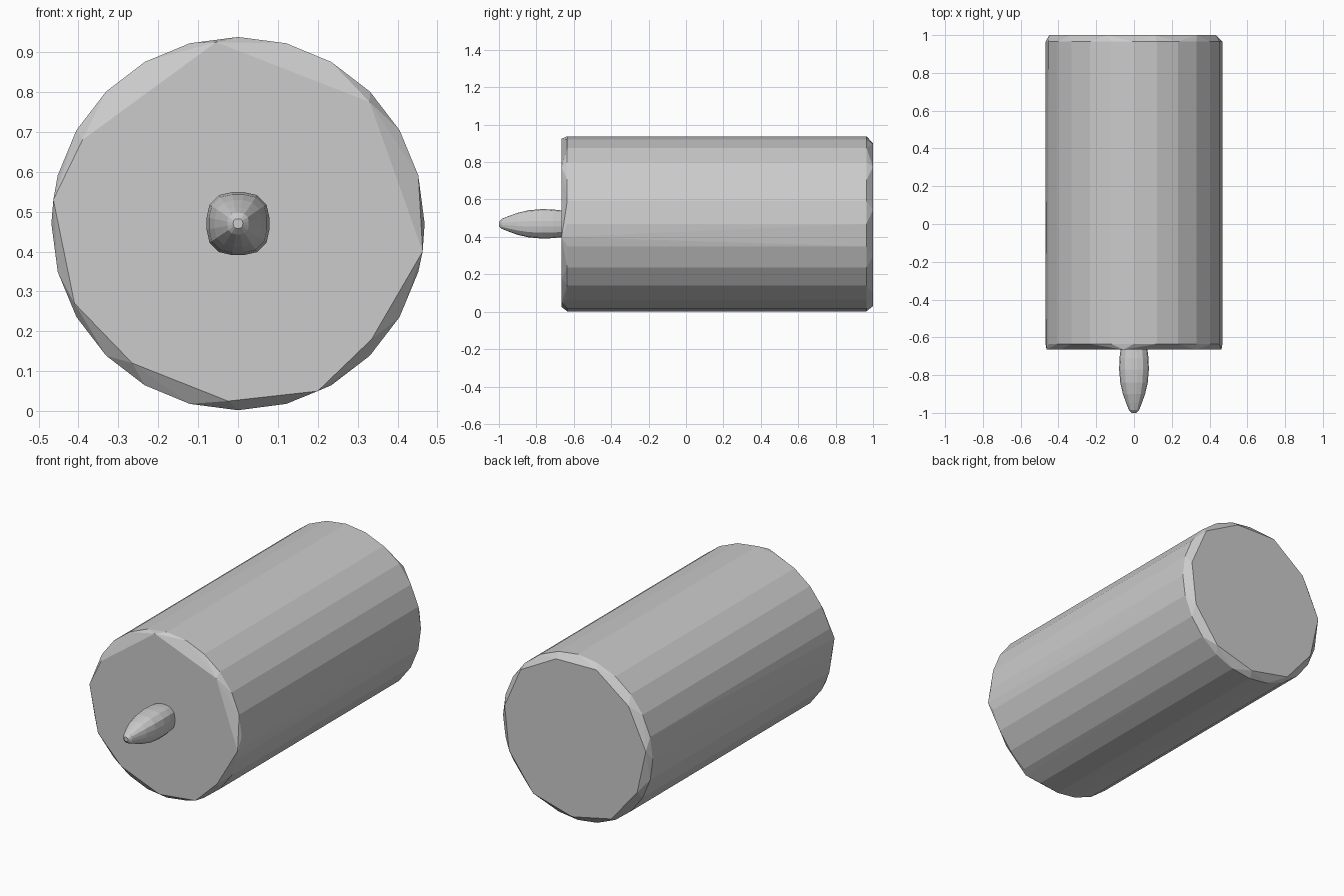
import bpy, bmesh, math

if "Cube" in bpy.data.objects:
    bpy.data.objects.remove(bpy.data.objects["Cube"])

R, CZ = 0.468, 0.47          # body radius and axis height


def finish(bm, name):
    bmesh.ops.recalc_face_normals(bm, faces=bm.faces)
    mesh = bpy.data.meshes.new(name)
    bm.to_mesh(mesh)
    bm.free()
    obj = bpy.data.objects.new(name, mesh)
    bpy.context.collection.objects.link(obj)
    return obj


# Body: cylinder along y whose worn end caps are irregular polygons, skinned as a hull
N = 24
bm = bmesh.new()
for y in (-0.635, 0.965):
    for i in range(N):
        a = 2 * math.pi * i / N
        bm.verts.new((R * math.cos(a), y, CZ + R * math.sin(a)))

front_cap = [(-0.055, 0.925), (0.33, 0.775), (0.463, 0.40), (0.335, 0.18),
             (0.20, 0.05), (-0.025, 0.025), (-0.265, 0.12), (-0.41, 0.27),
             (-0.463, 0.53), (-0.39, 0.68)]
for x, z in front_cap:
    bm.verts.new((x, -0.665, z))
for i in range(11):
    a = 2 * math.pi * (i + 0.3) / 11
    r = 0.452 if i % 2 else 0.44
    bm.verts.new((r * math.cos(a), 1.0, CZ + r * math.sin(a)))
hull = bmesh.ops.convex_hull(bm, input=bm.verts)
bmesh.ops.delete(bm, geom=list({v for v in hull["geom_interior"]
                                if isinstance(v, bmesh.types.BMVert)}), context='VERTS')
bmesh.ops.dissolve_limit(bm, angle_limit=0.01, verts=bm.verts, edges=bm.edges)
finish(bm, "candle_body")

# Wick: rounded-square sections lofted along y, tapering to the tip
profile = [(-1.0, 0.012), (-0.985, 0.027), (-0.95, 0.041), (-0.90, 0.059),
           (-0.84, 0.073), (-0.77, 0.079), (-0.71, 0.077), (-0.66, 0.071)]
S = 16
bm = bmesh.new()
rings = []
for y, r in profile:
    ring = []
    for i in range(S):
        a = 2 * math.pi * (i + 0.5) / S
        c, s = math.cos(a), math.sin(a)
        k = r / (abs(c) ** 2.8 + abs(s) ** 2.8) ** (1 / 2.8)
        ring.append(bm.verts.new((k * c, y, CZ + k * s)))
    rings.append(ring)
for a, b in zip(rings, rings[1:]):
    for i in range(S):
        j = (i + 1) % S
        bm.faces.new((a[i], a[j], b[j], b[i]))
bm.faces.new(rings[0])
bm.faces.new(rings[-1])
finish(bm, "wick")
